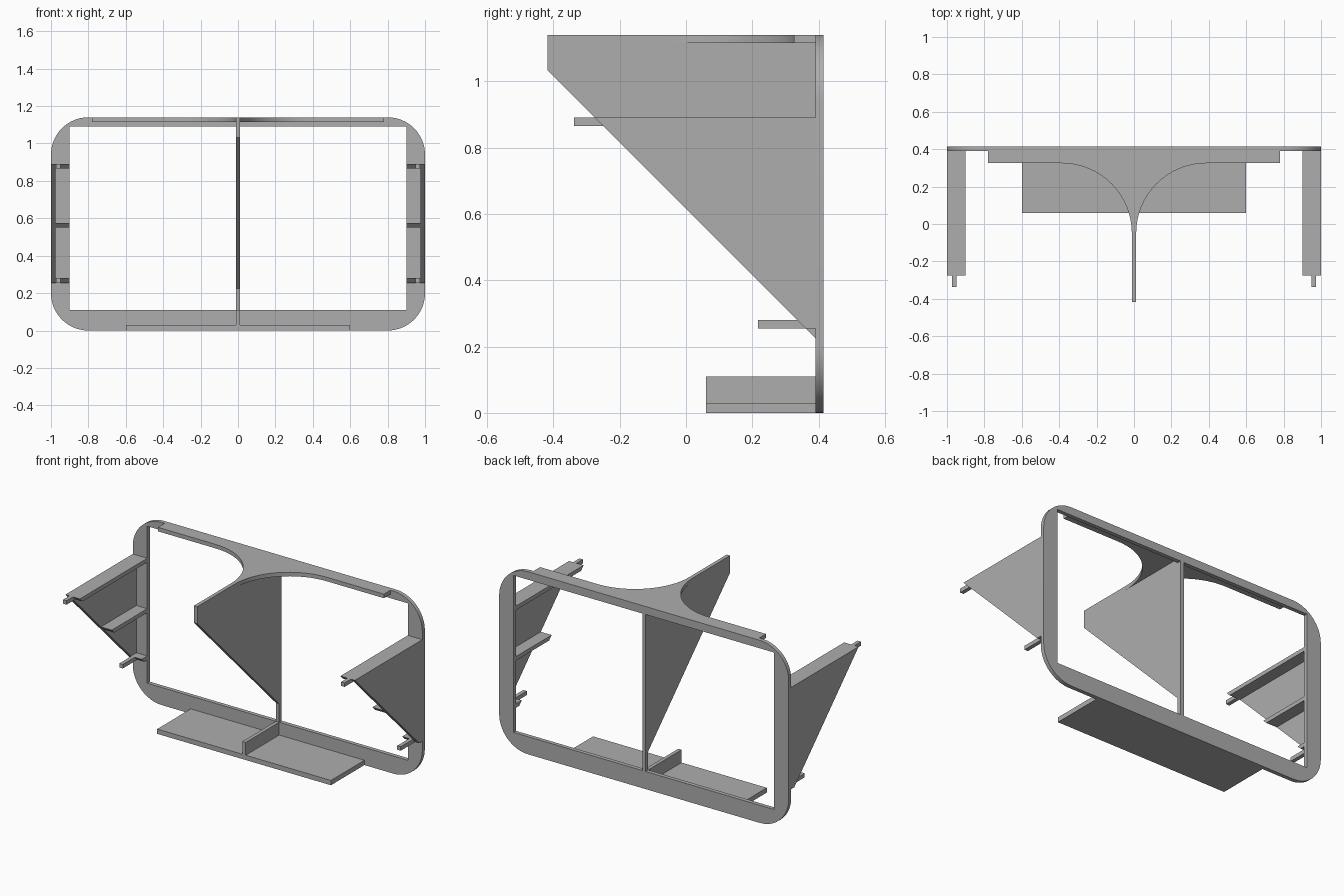
import bpy, bmesh, math
from mathutils import Vector

cube = bpy.data.objects.get("Cube")
if cube:
    bpy.data.objects.remove(cube, do_unlink=True)

grey = bpy.data.materials.new("plain grey")
grey.use_nodes = True
colour = (0.42, 0.42, 0.42, 1)
grey.diffuse_color = colour
grey.node_tree.nodes["Principled BSDF"].inputs["Base Color"].default_value = colour

BACK, FACE, TOP, WALL = 0.415, 0.39, 1.14, 0.025
SLOPE = 0.615          # the sloping edges follow y + z = SLOPE


def prism(name, outline, axis, low, high):
    """Extrude a 2D outline along an axis; the outline uses the other two axes in order."""
    bm = bmesh.new()

    def place(p, d):
        c = list(p)
        c.insert("xyz".index(axis), d)
        return Vector(c)

    face = bm.faces.new([bm.verts.new(place(p, low)) for p in outline])
    ext = bmesh.ops.extrude_face_region(bm, geom=[face])
    shift = place((0, 0), high - low)
    bmesh.ops.translate(bm, vec=shift, verts=[v for v in ext["geom"] if isinstance(v, bmesh.types.BMVert)])
    bmesh.ops.recalc_face_normals(bm, faces=bm.faces)
    mesh = bpy.data.meshes.new(name)
    bm.to_mesh(mesh)
    bm.free()
    mesh.materials.append(grey)
    ob = bpy.data.objects.new(name, mesh)
    bpy.context.collection.objects.link(ob)
    return ob


def select(ob):
    bpy.ops.object.select_all(action="DESELECT")
    ob.select_set(True)
    bpy.context.view_layer.objects.active = ob


def smooth(ob):
    select(ob)
    bpy.ops.object.shade_smooth_by_angle(angle=math.radians(30))


def rect(a, b, c, d):
    return [(a, c), (b, c), (b, d), (a, d)]


def arc(cx, cy, r, start, end, steps=16):
    angles = [math.radians(start + (end - start) * i / steps) for i in range(steps + 1)]
    return [(cx + r * math.cos(a), cy + r * math.sin(a)) for a in angles]


# Rounded frame with a square-cornered opening
R = 0.2
outline = (arc(1 - R, TOP - R, R, 0, 90) + arc(R - 1, TOP - R, R, 90, 180)
           + arc(R - 1, R, R, 180, 270) + arc(1 - R, R, R, 270, 360))
frame = prism("frame", outline, "y", FACE, BACK)
cutter = prism("opening_cutter", rect(-0.9, 0.9, 0.11, 1.09), "y", FACE - 0.1, BACK + 0.1)
cutter.hide_render = True
cut = frame.modifiers.new("opening", "BOOLEAN")
cut.operation, cut.solver, cut.object = "DIFFERENCE", "EXACT", cutter
select(frame)
bpy.ops.object.modifier_apply(modifier=cut.name)
bpy.data.objects.remove(cutter, do_unlink=True)
smooth(frame)

# Centre post and triangular fin
HALF = 0.0115
prism("centre_post", rect(FACE, BACK, 0.1, 1.1), "x", -HALF, HALF)
fin_front = -0.418
prism("centre_fin", [(fin_front, TOP), (fin_front, SLOPE - fin_front),
                     (FACE, SLOPE - FACE), (FACE, TOP)], "x", -HALF, HALF)

# Top shelf with curved gussets flowing into the fin
LEDGE, SWEEP = 0.325, 0.375
right_half = [(0.78, FACE), (0.78, LEDGE)] + arc(HALF + SWEEP, LEDGE - SWEEP, SWEEP, 90, 180)
left_half = [(-x, y) for x, y in reversed(right_half)]
smooth(prism("top_shelf", right_half + left_half, "z", TOP - WALL, TOP))

# Bottom shelf and its upright rib
prism("bottom_shelf", rect(-0.6, 0.6, 0.06, FACE), "z", 0, 0.03)
prism("bottom_rib", rect(0.06, FACE, 0.0, 0.11), "x", -HALF, HALF)


def sloped(low, high):
    """Profile in y and z whose front edge lies on the slope."""
    return [(SLOPE - high, high), (SLOPE - low, low), (FACE, low), (FACE, high)]


# Side brackets: outer panel, three ledges and two pegs on each side
LEVELS = {"upper": 0.865, "middle": 0.55, "lower": 0.255}
PEG_FRONT = {"upper": -0.337, "lower": 0.217}
for side, s in (("left", 1), ("right", -1)):
    def span(a, b):
        return sorted((s * a, s * b))

    prism(side + "_panel", sloped(LEVELS["lower"], LEVELS["upper"] + WALL), "x", *span(0.975, 1))
    for level, z in LEVELS.items():
        prism(f"{side}_{level}_ledge", sloped(z, z + WALL), "x", *span(0.9, 0.975))
        if level in PEG_FRONT:
            prism(f"{side}_{level}_peg", rect(PEG_FRONT[level], SLOPE - z + 0.01, z, z + WALL),
                  "x", *span(0.948, 0.972))
